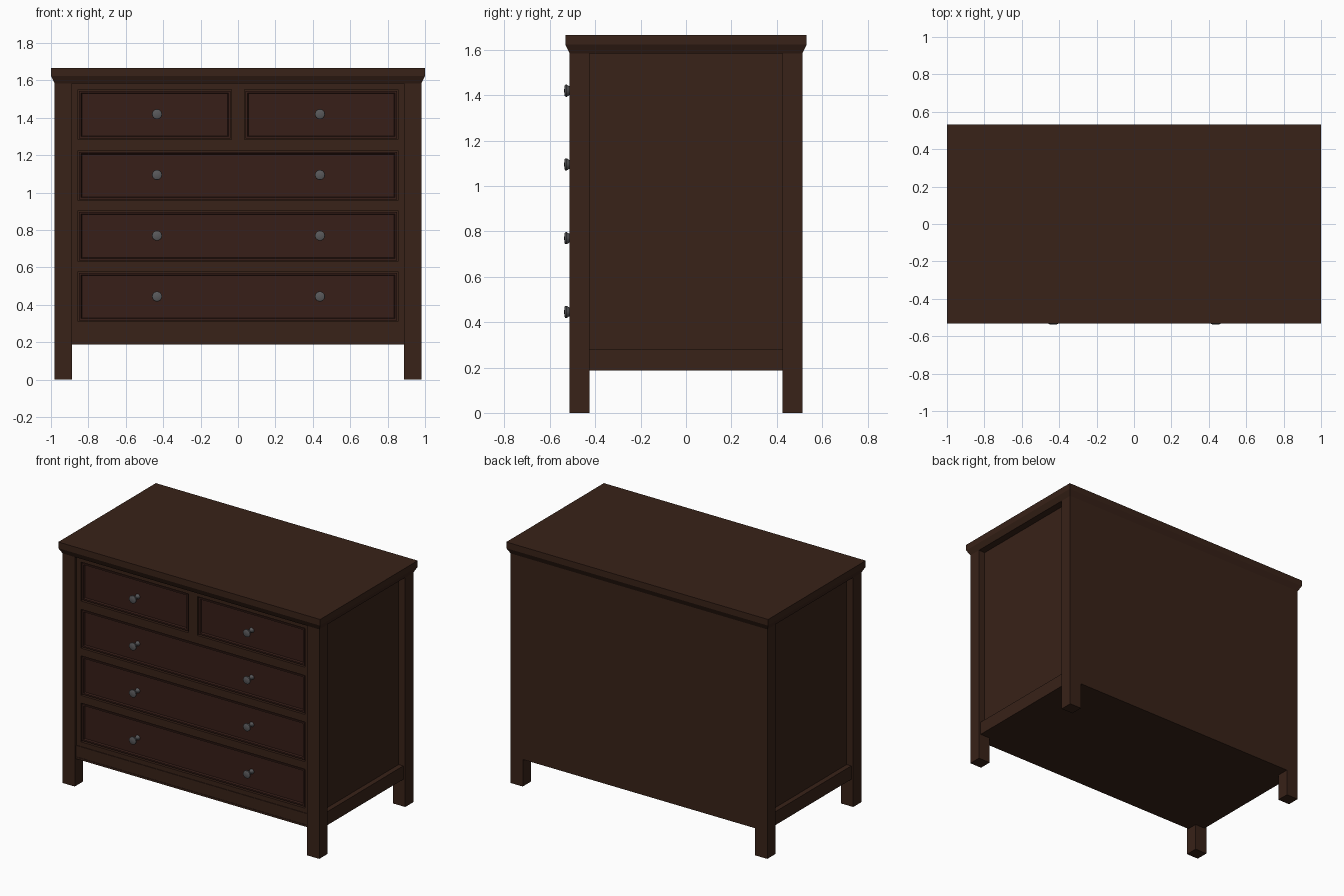
import bpy, bmesh, math

if "Cube" in bpy.data.objects:
    bpy.data.objects.remove(bpy.data.objects["Cube"])


def material(name, rgb):
    m = bpy.data.materials.new(name)
    m.diffuse_color = (*rgb, 1)
    m.use_nodes = True
    m.node_tree.nodes["Principled BSDF"].inputs["Base Color"].default_value = m.diffuse_color
    return m


WOOD = material("dark_wood", (0.040, 0.016, 0.009))
DRAWER = material("drawer_wood", (0.038, 0.013, 0.009))
METAL = material("dark_metal", (0.10, 0.10, 0.105))


def finish(name, bm, mat):
    bmesh.ops.recalc_face_normals(bm, faces=bm.faces)
    me = bpy.data.meshes.new(name)
    bm.to_mesh(me)
    bm.free()
    me.materials.append(mat)
    ob = bpy.data.objects.new(name, me)
    bpy.context.collection.objects.link(ob)
    return ob


def box_bm(x0, x1, y0, y1, z0, z1):
    bm = bmesh.new()
    bmesh.ops.create_cube(bm, size=1)
    for v in bm.verts:
        v.co = ((x0 + x1) / 2 + v.co.x * (x1 - x0),
                (y0 + y1) / 2 + v.co.y * (y1 - y0),
                (z0 + z1) / 2 + v.co.z * (z1 - z0))
    return bm


def box(name, *dims, mat=WOOD):
    return finish(name, box_bm(*dims), mat)


BX, BY = 0.98, 0.513        # body half sizes at the legs
LX, LY = 0.888, 0.425       # inner leg faces
BOT, CROWN = 0.187, 1.585   # body bottom and underside of crown
FRAME = -0.493              # front frame plane

# Carcass, flush back panel and bottom board
box("carcass", -0.93, 0.93, -0.465, 0.48, 0.19, 1.60)
box("back_panel", -0.90, 0.90, 0.47, BY, BOT, 1.60)
box("bottom_board", -0.965, 0.965, FRAME - 0.007, 0.5, BOT, 0.20)

# Legs and lower side rails
for sx, side in ((-1, "left"), (1, "right")):
    xs = sorted((sx * LX, sx * BX))
    box(f"front_leg_{side}", *xs, -BY, -LY, 0, 1.60)
    box(f"back_leg_{side}", *xs, LY, BY, 0, 1.60)
    box(f"side_rail_{side}", *sorted((sx * 0.91, sx * 0.965)), -0.45, 0.45, BOT, 0.28)

# Crown: flat slab with a chamfer narrowing down to the body
crown = box_bm(-1, 1, -0.532, 0.532, 1.623, 1.666)
under = min(crown.faces, key=lambda f: f.calc_center_median().z)
ext = bmesh.ops.extrude_discrete_faces(crown, faces=[under])["faces"][0]
for v in ext.verts:
    v.co = (math.copysign(BX, v.co.x), math.copysign(BY, v.co.y), CROWN)
finish("top_crown", crown, WOOD)

# Front frame: stiles, rails between drawers, top divider
ROWS = [(1.283, 1.551), (0.957, 1.225), (0.631, 0.904), (0.310, 0.578)]
DX = 0.856
for sx, side in ((-1, "left"), (1, "right")):
    box(f"stile_{side}", *sorted((sx * DX, sx * 0.90)), FRAME, -0.44, 0.2, 1.60)
edges = [1.60] + [z for row in ROWS for z in (row[1], row[0])]
for i in range(4):
    box(f"front_rail_{i}", -DX, DX, FRAME, -0.44, edges[2 * i + 1], edges[2 * i])
box("front_rail_lowest", -DX, DX, FRAME, -0.44, 0.278, 0.310)
box("front_apron", -0.89, 0.89, FRAME - 0.004, -0.44, BOT, 0.278)
box("top_divider", -0.034, 0.034, FRAME, -0.44, 1.283, 1.551)


# Drawer front with a raised rim and a recessed field
def drawer(name, x0, x1, z0, z1):
    g = 0.007
    bm = box_bm(x0 + g, x1 - g, -0.487, -0.45, z0 + g, z1 - g)
    face = min(bm.faces, key=lambda f: f.calc_center_median().y)
    bmesh.ops.inset_individual(bm, faces=[face], thickness=0.014)
    bmesh.ops.inset_individual(bm, faces=[face], thickness=0.006, depth=-0.012)
    finish(name, bm, DRAWER)


# Knob: lathed profile of (radius, distance in front of drawer)
KNOB = [(0.018, 0.0), (0.012, 0.012), (0.012, 0.03), (0.020, 0.042),
        (0.027, 0.053), (0.026, 0.060), (0.020, 0.063), (0.0, 0.064)]


def knob(name, x, z):
    bm = bmesh.new()
    vs = [bm.verts.new((x + r, -0.473 - d, z)) for r, d in KNOB]
    es = [bm.edges.new(p) for p in zip(vs, vs[1:])]
    bmesh.ops.spin(bm, geom=vs + es, cent=(x, 0, z), axis=(0, 1, 0),
                   angle=math.tau, steps=20)
    bmesh.ops.remove_doubles(bm, verts=bm.verts, dist=1e-4)
    ob = finish(name, bm, METAL)
    bpy.ops.object.select_all(action="DESELECT")
    ob.select_set(True)
    bpy.context.view_layer.objects.active = ob
    bpy.ops.object.shade_smooth_by_angle(angle=math.radians(40))


for i, (z0, z1) in enumerate(ROWS):
    if i == 0:
        drawer("top_drawer_left", -DX, -0.034, z0, z1)
        drawer("top_drawer_right", 0.034, DX, z0, z1)
    else:
        drawer(f"wide_drawer_{i}", -DX, DX, z0, z1)
    for x, side in ((-0.433, "left"), (0.438, "right")):
        knob(f"knob_{i}_{side}", x, (1.42, 1.095, 0.77, 0.445)[i])
